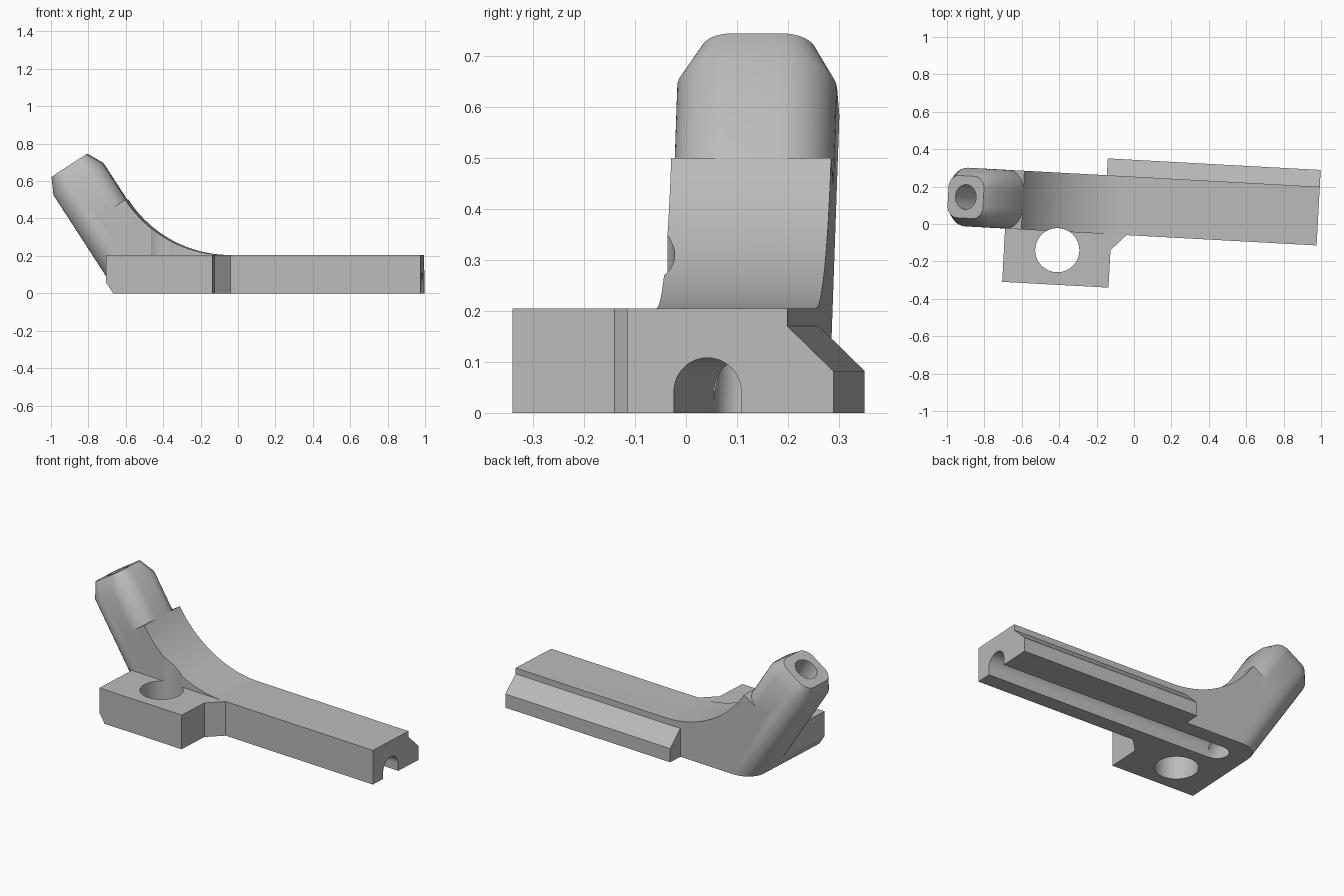
import bpy, bmesh
from math import sin, cos, tan, pi, radians
from mathutils import Vector, Matrix

cube = bpy.data.objects.get("Cube")
if cube:
    bpy.data.objects.remove(cube, do_unlink=True)

TILT = radians(33)            # lean of the arm from vertical
YAW = radians(-3.1)           # small turn of the whole part
HALF, CORNER, BORE = 0.157, 0.107, 0.066
MID_V, MID_P = 0.0955, -0.388  # arm axis, across the bar and along the lean
FRONT, BACK = MID_V - HALF, MID_V + HALF
END, TOP = 0.981, 0.205
SHOULDER, NECK, TIP = 0.7465, 0.98, 1.066   # heights along the arm axis


def lean(p, a):
    """Arm coordinates (across, along) to (x, z)."""
    return p * cos(TILT) - a * sin(TILT), p * sin(TILT) + a * cos(TILT)


def new_object(name, bm):
    bmesh.ops.recalc_face_normals(bm, faces=bm.faces)
    mesh = bpy.data.meshes.new(name)
    bm.to_mesh(mesh)
    bm.free()
    obj = bpy.data.objects.new(name, mesh)
    bpy.context.collection.objects.link(obj)
    return obj


def loft(name, rings, cut=None):
    """Solid through matching rings of points, optionally trimmed by a plane."""
    bm = bmesh.new()
    loops = [[bm.verts.new(c) for c in ring] for ring in rings]
    n = len(loops[0])
    for lo, hi in zip(loops, loops[1:]):
        for i in range(n):
            j = (i + 1) % n
            bm.faces.new((lo[i], lo[j], hi[j], hi[i]))
    bm.faces.new(loops[0][::-1])
    bm.faces.new(loops[-1])
    if cut:
        geom = bm.verts[:] + bm.edges[:] + bm.faces[:]
        res = bmesh.ops.bisect_plane(bm, geom=geom, plane_co=cut[0], plane_no=cut[1],
                                     clear_inner=True)
        edges = [e for e in res["geom_cut"] if isinstance(e, bmesh.types.BMEdge)]
        bmesh.ops.holes_fill(bm, edges=edges, sides=0)
    return new_object(name, bm)


def prism(name, profile, axis, lo, hi, cut=None):
    """Extrude a flat profile along one axis."""
    def place(a, b, t):
        return {"x": (t, a, b), "y": (a, t, b), "z": (a, b, t)}[axis]
    return loft(name, [[place(a, b, t) for a, b in profile] for t in (lo, hi)], cut)


def circle(ca, cb, r, n=48):
    return [(ca + r * cos(2 * pi * i / n), cb + r * sin(2 * pi * i / n)) for i in range(n)]


def arm_ring(outline, a):
    """Place an outline of (across, v) points at height a of the arm."""
    ring = []
    for p, v in outline:
        x, z = lean(MID_P + p, a)
        ring.append((x, MID_V + v, z))
    return ring


def rounded_square(inset, steps=10):
    flat, r = HALF - CORNER, CORNER - inset
    pts = []
    for k, (sx, sy) in enumerate(((1, 1), (-1, 1), (-1, -1), (1, -1))):
        for i in range(steps + 1):
            t = (k + i / steps) * pi / 2
            pts.append((sx * flat + r * cos(t), sy * flat + r * sin(t)))
    return pts


def combine(target, other, operation):
    mod = target.modifiers.new("combine", "BOOLEAN")
    mod.operation, mod.solver, mod.object = operation, "EXACT", other
    bpy.context.view_layer.objects.active = target
    bpy.ops.object.modifier_apply(modifier=mod.name)
    bpy.data.objects.remove(other, do_unlink=True)


# Long bar with the curved sweep up to the arm shoulder
px, pz = lean(MID_P + HALF, SHOULDER)
half_turn = (pi / 2 - TILT) / 2
meet = (pz - TOP) / cos(TILT)                 # tangent length of the sweep
radius = meet / tan(half_turn)
sweep_x = px + meet * sin(TILT) + meet
sweep = [(sweep_x - radius * sin(t), TOP + radius * (1 - cos(t)))
         for t in (2 * half_turn * i / 24 for i in range(25))]
inner = MID_P - 0.012
profile = [(inner / cos(TILT), 0), (END, 0), (END, TOP)] + sweep + [lean(inner, SHOULDER)]
body = prism("angled_bracket", profile, "y", FRONT, BACK)

# Leaning arm with a tapered tip, trimmed at the floor
arm = loft("arm", [arm_ring(rounded_square(0), -0.5), arm_ring(rounded_square(0), NECK),
                   arm_ring(rounded_square(0.044), TIP)],
           cut=(Vector((0, 0, 0)), Vector((0, 0, 1))))
combine(body, arm, "UNION")

# Side mounting block, its lower end trimmed along the arm slope
inside = MID_V - HALF + CORNER
foot = [(-0.687, -0.347), (-0.118, -0.347), (-0.118, -0.147), (-0.037, FRONT),
        (-0.037, inside), (-0.687, inside)]
sx, sz = lean(MID_P - HALF, 0)
block = prism("block", foot, "z", 0, TOP,
              cut=(Vector((sx, 0, sz)), Vector((cos(TILT), 0, sin(TILT)))))
combine(body, block, "UNION")

# Bevelled rail along the back
rail = prism("rail", [(0.2, 0), (0.3425, 0), (0.3425, 0.082), (BACK, 0.17), (0.2, 0.17)],
             "x", -0.159, END)
combine(body, rail, "UNION")

# Mounting hole, arm bore and round-topped channel underneath
hole = prism("hole_cutter", circle(-0.402, -0.162, 0.118, 64), "z", -0.1, 0.7)
combine(body, hole, "DIFFERENCE")
bore = loft("bore_cutter", [arm_ring(circle(0, 0, BORE), a) for a in (-0.5, 1.3)])
combine(body, bore, "DIFFERENCE")
arch = [(MID_V + BORE * cos(pi * i / 24), 0.042 + BORE * sin(pi * i / 24)) for i in range(25)]
arch += [(MID_V - BORE, -0.1), (MID_V + BORE, -0.1)]
channel = prism("channel_cutter", arch, "x", -0.47, 1.2)
combine(body, channel, "DIFFERENCE")

# Finish: turn, colour and shading
body.data.transform(Matrix.Rotation(YAW, 4, "Z"))
grey = bpy.data.materials.new("plain_grey")
grey.use_nodes = True
colour = (0.5, 0.5, 0.5, 1)
grey.diffuse_color = colour
grey.node_tree.nodes["Principled BSDF"].inputs["Base Color"].default_value = colour
body.data.materials.clear()
body.data.materials.append(grey)
for poly in body.data.polygons:
    poly.material_index = 0
bpy.ops.object.select_all(action="DESELECT")
body.select_set(True)
bpy.context.view_layer.objects.active = body
bpy.ops.object.shade_smooth_by_angle(angle=radians(30))
